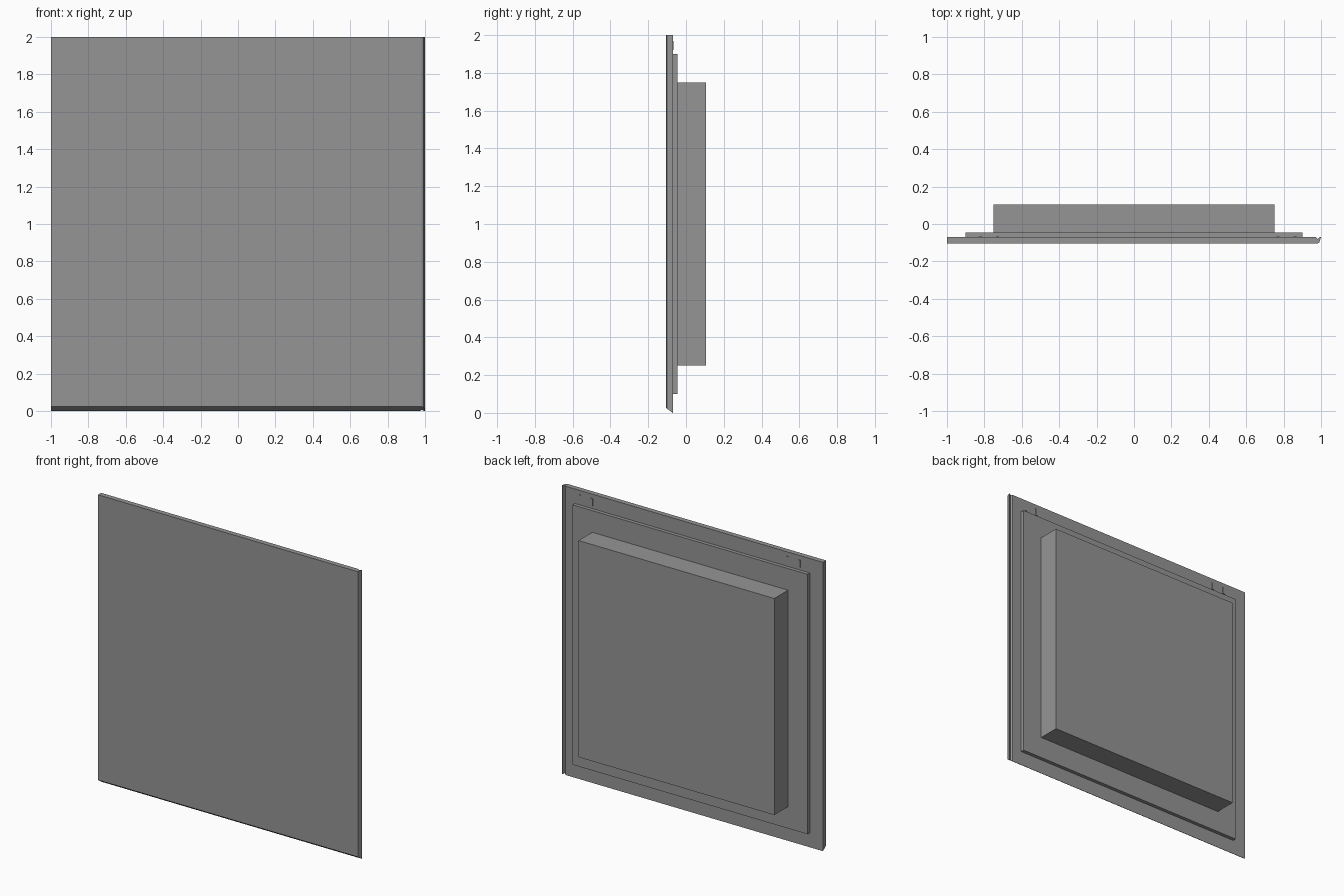
import bpy
import bmesh
from mathutils import Vector

cube = bpy.data.objects.get("Cube")
if cube:
    bpy.data.objects.remove(cube, do_unlink=True)

grey = bpy.data.materials.new("mid_grey")
grey.use_nodes = True
colour = (0.3, 0.3, 0.3, 1)
grey.diffuse_color = colour
grey.node_tree.nodes["Principled BSDF"].inputs["Base Color"].default_value = colour


def add_object(name, bm):
    bmesh.ops.recalc_face_normals(bm, faces=bm.faces)
    mesh = bpy.data.meshes.new(name)
    bm.to_mesh(mesh)
    bm.free()
    mesh.materials.append(grey)
    obj = bpy.data.objects.new(name, mesh)
    bpy.context.collection.objects.link(obj)
    return obj


def box(name, x, y, z):
    """Box from (low, high) limits on each axis."""
    bm = bmesh.new()
    bmesh.ops.create_cube(bm, size=1)
    for v in bm.verts:
        v.co = Vector([(lo + hi) / 2 + c * (hi - lo)
                       for c, (lo, hi) in zip(v.co, (x, y, z))])
    return add_object(name, bm)


FRONT, BACK = -0.105, -0.07

# Front panel: plan profile with a bevelled, grooved left edge, raised to height
profile = [(-1, FRONT), (0.98, FRONT), (0.99, -0.1), (1, BACK),
           (0.993, BACK), (0.983, -0.08), (0.972, BACK), (-1, BACK)]
bm = bmesh.new()
base = bm.faces.new([bm.verts.new((x, y, 0)) for x, y in profile])
raised = bmesh.ops.extrude_face_region(bm, geom=[base])
for v in raised["geom"]:
    if isinstance(v, bmesh.types.BMVert):
        v.co.z = 2
# Slope the bottom edge up toward the front
for v in bm.verts:
    if v.co.z < 1:
        v.co.z = 0.025 * (BACK - v.co.y) / (BACK - FRONT)
add_object("front_panel", bm)

# Stepped back
box("backing_plate", (-0.9, 0.9), (BACK, -0.045), (0.1, 1.9))
box("rear_block", (-0.75, 0.75), (-0.045, 0.105), (0.25, 1.75))

# Small mounting tabs along the top of the back
for i, x in enumerate((-0.82, -0.73, 0.77, 0.86), 1):
    box(f"mounting_tab_{i}", (x - 0.008, x + 0.008), (BACK, -0.066), (1.92, 1.97))
